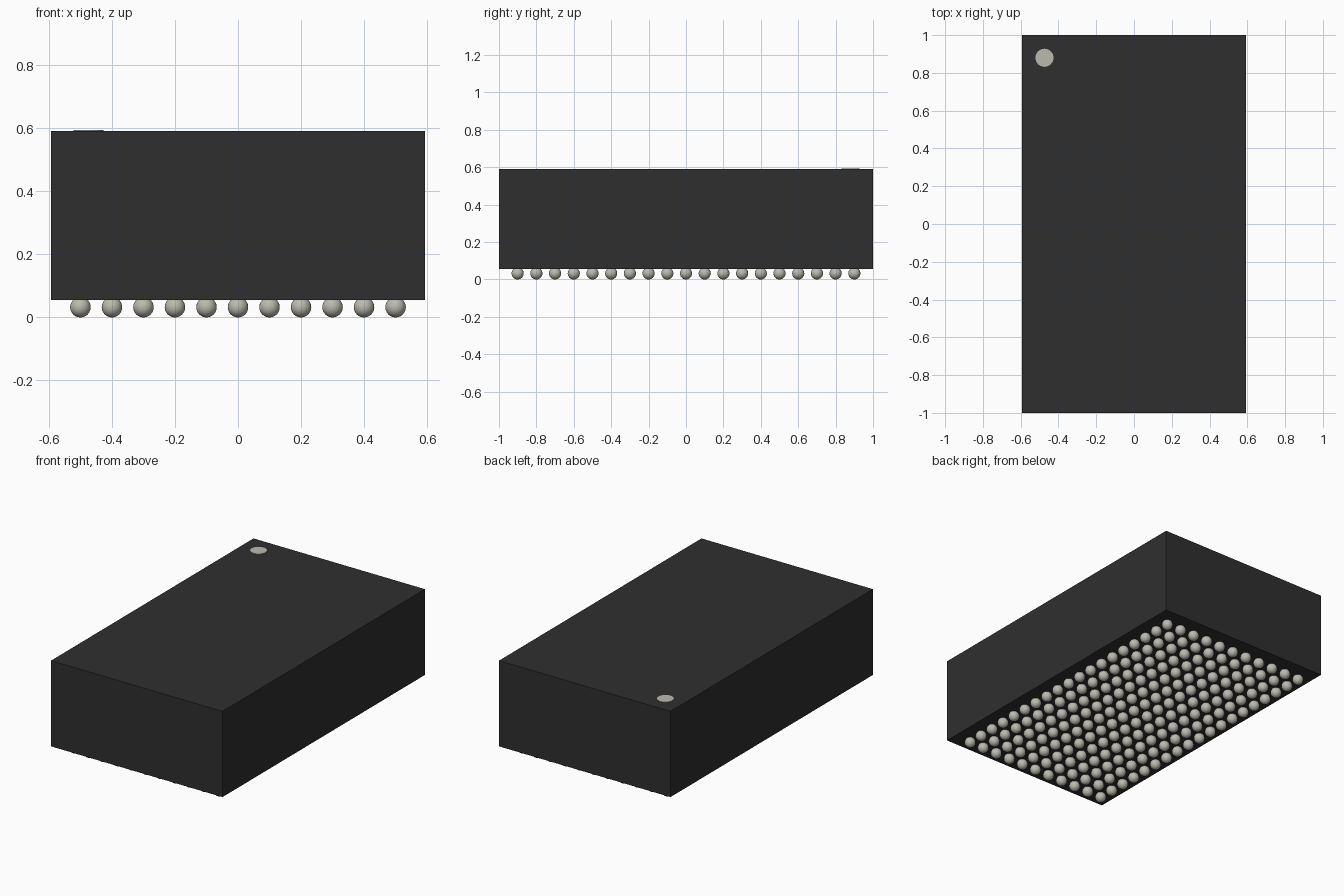
import bpy

cube = bpy.data.objects.get("Cube")
if cube:
    bpy.data.objects.remove(cube, do_unlink=True)


def material(name, rgb, roughness=0.6):
    mat = bpy.data.materials.new(name)
    mat.use_nodes = True
    mat.diffuse_color = (*rgb, 1)
    bsdf = mat.node_tree.nodes["Principled BSDF"]
    bsdf.inputs["Base Color"].default_value = (*rgb, 1)
    bsdf.inputs["Roughness"].default_value = roughness
    return mat


def finish(name, mat):
    obj = bpy.context.object
    obj.name = obj.data.name = name
    obj.data.materials.append(mat)
    return obj


black = material("black plastic", (0.028, 0.028, 0.028))
solder = material("solder grey", (0.50, 0.49, 0.43))

HALF_X, HALF_Y = 0.593, 1.0
BOTTOM, TOP = 0.055, 0.591
COLS, ROWS, PITCH = 11, 19, 0.1
BALL_R = 0.0325

# Package body
bpy.ops.mesh.primitive_cube_add(size=1, location=(0, 0, (BOTTOM + TOP) / 2))
bpy.context.object.scale = (2 * HALF_X, 2 * HALF_Y, TOP - BOTTOM)
bpy.ops.object.transform_apply(location=False, rotation=False, scale=True)
finish("package_body", black)

# Round orientation dot at the back right corner of the top
bpy.ops.mesh.primitive_cylinder_add(vertices=32, radius=0.048, depth=0.006,
                                    location=(-0.474, 0.88, TOP))
finish("orientation_dot", solder)

# Grid of solder balls, partly sunk into the underside
bpy.ops.mesh.primitive_uv_sphere_add(
    segments=24, ring_count=12, radius=BALL_R,
    location=(-(COLS - 1) / 2 * PITCH, -(ROWS - 1) / 2 * PITCH, BALL_R))
balls = finish("solder_balls", solder)
bpy.ops.object.shade_smooth()
for name, count, step in (("columns", COLS, (PITCH, 0, 0)),
                          ("rows", ROWS, (0, PITCH, 0))):
    array = balls.modifiers.new(name, 'ARRAY')
    array.count = count
    array.use_relative_offset = False
    array.use_constant_offset = True
    array.constant_offset_displace = step
